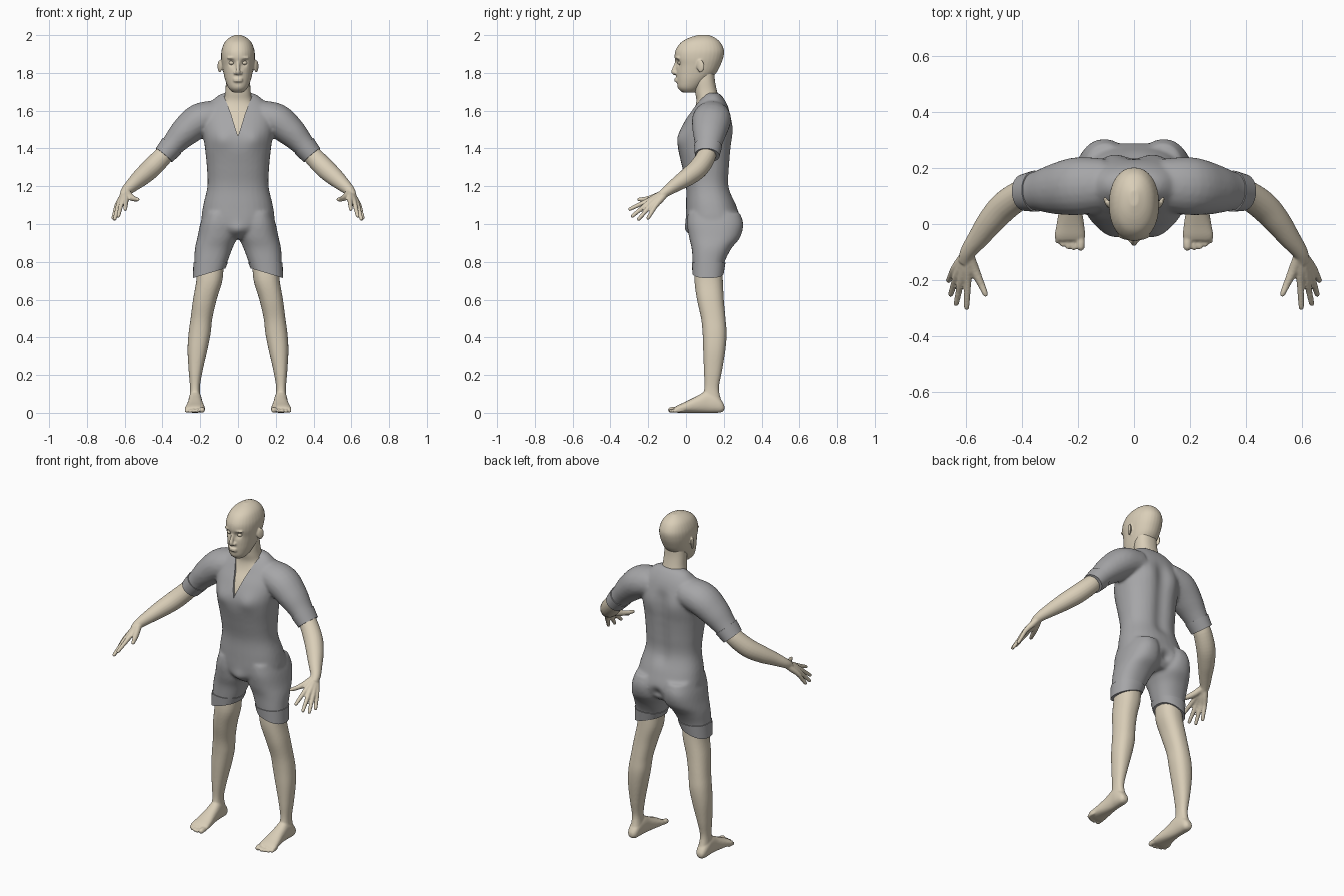
import bpy, bmesh, math
from mathutils import Vector, Matrix

cube = bpy.data.objects.get("Cube")
if cube:
    bpy.data.objects.remove(cube, do_unlink=True)


def material(name, rgb):
    m = bpy.data.materials.new(name)
    m.use_nodes = True
    m.diffuse_color = (*rgb, 1)
    bsdf = next(n for n in m.node_tree.nodes if n.type == 'BSDF_PRINCIPLED')
    bsdf.inputs["Base Color"].default_value = (*rgb, 1)
    return m


SKIN = material("warm skin", (0.70, 0.62, 0.48))
CLOTH = material("grey cloth", (0.38, 0.38, 0.39))
SIDES = (("left", 1), ("right", -1))


def spline(keys, steps=5):
    """Smooth in-between values for a list of equally long tuples."""
    out = []
    for i in range(len(keys) - 1):
        a, b, c, d = (keys[max(0, min(len(keys) - 1, i + k))] for k in (-1, 0, 1, 2))
        for s in range(steps):
            t = s / steps
            out.append([q + t / 2 * (r - p + t * (2 * p - 5 * q + 4 * r - w + t * (3 * q - p - 3 * r + w)))
                        for p, q, r, w in zip(a, b, c, d)])
    return out + [list(keys[-1])]


def loft(bm, rings):
    rows = [[bm.verts.new(p) for p in ring] for ring in rings]
    n = len(rows[0])
    for a, b in zip(rows, rows[1:]):
        for i in range(n):
            j = (i + 1) % n
            bm.faces.new((a[i], a[j], b[j], b[i]))
    bm.faces.new(rows[0])
    bm.faces.new(rows[-1])


def stack(bm, keys, side=1, axis='z', power=2.3, n=32):
    """Rounded sections: position, x low, x high, depth low, depth high, tilt."""
    rings = []
    for t, x0, x1, d0, d1, tilt in spline([(*k, 0)[:6] for k in keys]):
        ring = []
        for i in range(n):
            a = 2 * math.pi * i / n
            c, s = (math.copysign(abs(f) ** (2 / power), f) for f in (math.cos(a), math.sin(a)))
            dx = (x1 - x0) / 2 * c
            x, d = (x0 + x1) / 2 + dx, (d0 + d1) / 2 + (d1 - d0) / 2 * s
            ring.append((x * side, d, t + tilt * dx) if axis == 'z' else (x * side, t, d))
        rings.append(ring)
    loft(bm, rings)


def tube(bm, keys, side=1, squash=1, n=20):
    """Round limb through points given as x, y, z, radius."""
    pts = spline(keys)
    rings = []
    for i, p in enumerate(pts):
        t = Vector(pts[min(i + 1, len(pts) - 1)][:3]) - Vector(pts[max(i - 1, 0)][:3])
        u = t.cross(Vector((0, 1, 0))).normalized()
        v = t.normalized().cross(u)
        ring = []
        for k in range(n):
            a = 2 * math.pi * k / n
            q = Vector(p[:3]) + p[3] * (u * math.cos(a) + v * squash * math.sin(a))
            ring.append((q.x * side, q.y, q.z))
        rings.append(ring)
    loft(bm, rings)


def ball(bm, centre, size, spin=0):
    m = Matrix.Translation(centre) @ Matrix.Rotation(spin, 4, 'Z') @ Matrix.Diagonal((*size, 1))
    bmesh.ops.create_uvsphere(bm, u_segments=24, v_segments=16, radius=1, matrix=m)


def bake(ob):
    old = ob.data
    bpy.context.view_layer.update()
    ob.data = bpy.data.meshes.new_from_object(ob.evaluated_get(bpy.context.evaluated_depsgraph_get()))
    ob.modifiers.clear()
    bpy.data.meshes.remove(old)


def finish(name, bm, mat, voxel=0, relax=0, dents=()):
    """Turn the parts into an object, fuse them, then push soft dents in."""
    bmesh.ops.recalc_face_normals(bm, faces=bm.faces)
    me = bpy.data.meshes.new(name)
    bm.to_mesh(me)
    bm.free()
    me.materials.append(mat)
    ob = bpy.data.objects.new(name, me)
    bpy.context.scene.collection.objects.link(ob)
    if voxel:
        r = ob.modifiers.new("fuse", 'REMESH')
        r.mode, r.voxel_size, r.use_smooth_shade = 'VOXEL', voxel, True
        s = ob.modifiers.new("relax", 'SMOOTH')
        s.factor, s.iterations = 0.5, relax
        bake(ob)
        for v in ob.data.vertices:
            move = sum(push * math.exp(-((v.co - Vector(c)).length / r) ** 2) for c, r, push in dents)
            v.co.y += move
    return ob


def shade(ob, angle=40):
    bpy.ops.object.select_all(action='DESELECT')
    ob.select_set(True)
    bpy.context.view_layer.objects.active = ob
    bpy.ops.object.shade_smooth_by_angle(angle=math.radians(angle))


# Suit: trunk, short legs and sleeves fused together
bm = bmesh.new()
stack(bm, [(z, -x, x, f, b) for z, x, f, b in (
    (.92, .09, .06, .24), (.97, .18, .012, .285), (1.02, .194, 0, .29), (1.10, .184, 0, .265),
    (1.20, .162, 0, .232), (1.30, .165, -.02, .235), (1.40, .175, -.042, .243),
    (1.47, .185, -.04, .248), (1.54, .19, -.01, .245), (1.60, .18, .03, .23),
    (1.645, .145, .06, .212), (1.68, .105, .09, .188), (1.695, .07, .11, .168))])
for _, s in SIDES:
    stack(bm, [(.74, .07, .235, .038, .196, -.3), (.80, .056, .232, .035, .205), (.87, .03, .228, .03, .24),
               (.93, .006, .215, .016, .287), (1.0, .01, .2, .006, .303), (1.06, .02, .18, .01, .285)], s)
    tube(bm, [(.10, .14, 1.575, .08), (.20, .135, 1.55, .09), (.28, .125, 1.488, .079),
              (.34, .118, 1.425, .063), (.39, .112, 1.367, .054)], s, 1.15)
dents = [((0, .31, .97), .035, -.035), ((0, .03, .97), .04, -.02)]
dents += [((0, .245, 1.18 + .06 * i), .045, -.012) for i in range(7)]
for _, s in SIDES:
    dents += [((s * .09, -.04, 1.45), .05, -.012), ((s * .09, .25, 1.5), .06, .008)]
suit = finish("suit", bm, CLOTH, .009, 6, dents)

# Neckline opening, cut as a wedge at the front
bm = bmesh.new()
half = [(.018, 1.52), (.036, 1.58), (.055, 1.63), (.085, 1.70)]
outline = [(0, 1.465)] + half + [(-x, z) for x, z in reversed(half)]
loft(bm, [[(x, y, z) for x, z in outline] for y in (-.2, .1)])
cutter = finish("neckline_cutter", bm, CLOTH)
cutter.hide_render = True
cut = suit.modifiers.new("neckline", 'BOOLEAN')
cut.operation, cut.solver, cut.object = 'DIFFERENCE', 'EXACT', cutter
bake(suit)
bpy.data.objects.remove(cutter, do_unlink=True)
shade(suit)

# Turned-up hems and cuffs
for label, s in SIDES:
    bm = bmesh.new()
    stack(bm, [(.74, .066, .239, .034, .200, -.3), (.797, .053, .236, .031, .209)], s)
    shade(finish("hem_" + label, bm, CLOTH))
    bm = bmesh.new()
    tube(bm, [(.351, .117, 1.413, .064), (.392, .112, 1.364, .057)], s, 1.15, 32)
    shade(finish("cuff_" + label, bm, CLOTH))

# Head with nose, lips and ears
bm = bmesh.new()
stack(bm, [(z, -x, x, f, b) for z, x, f, b in (
    (1.697, .028, -.02, .05), (1.72, .05, -.043, .075), (1.76, .067, -.05, .12), (1.80, .077, -.052, .16),
    (1.84, .084, -.052, .182), (1.88, .089, -.06, .197), (1.92, .087, -.055, .201), (1.96, .072, -.028, .183),
    (1.985, .048, .015, .155), (2.001, .015, .065, .12))], power=2.15)
tube(bm, [(0, -.045, 1.875, .008), (0, -.056, 1.84, .009), (0, -.066, 1.806, .012), (0, -.055, 1.793, .008)])
for z in (1.768, 1.757):
    ball(bm, (0, -.05, z), (.025, .012, .006))
for _, s in SIDES:
    ball(bm, (s * .015, -.054, 1.8), (.009, .01, .008))
    ball(bm, (s * .097, .077, 1.835), (.008, .022, .034), s * -.45)
    ball(bm, (s * .036, -.047, 1.879), (.026, .01, .006), s * .3)
dents = [((0, -.06, 1.738), .012, .006)]
dents += [((s * .035, -.05, 1.853), .018, .016) for _, s in SIDES]
shade(finish("head", bm, SKIN, .005, 3, dents), 60)
for label, s in SIDES:
    bm = bmesh.new()
    ball(bm, (s * .034, -.03, 1.853), (.015, .014, .011))
    shade(finish("eye_" + label, bm, SKIN), 60)

# Neck and upper chest under the neckline
bm = bmesh.new()
stack(bm, [(z, -x, x, f, b) for z, x, f, b in (
    (1.38, .13, -.02, .2), (1.47, .14, -.025, .2), (1.54, .14, .002, .2), (1.60, .12, .040, .2),
    (1.65, .08, .055, .18), (1.70, .067, .048, .165), (1.76, .064, .045, .153), (1.82, .06, .05, .15))])
shade(finish("neck_and_chest", bm, SKIN), 60)

for label, s in SIDES:
    # Arm and hand
    bm = bmesh.new()
    tube(bm, [(.36, .113, 1.405, .047), (.40, .106, 1.357, .051), (.46, .065, 1.295, .053), (.51, .01, 1.25, .048),
              (.555, -.05, 1.21, .038), (.592, -.1, 1.175, .028), (.605, -.135, 1.15, .022)], s)
    wrist = Vector((.592, -.1, 1.172))
    fingers = [((.593, -.205, 1.122), (.597, -.305, 1.075)), ((.616, -.20, 1.112), (.635, -.29, 1.037)),
               ((.632, -.182, 1.103), (.655, -.256, 1.02)), ((.641, -.160, 1.098), (.663, -.205, 1.025))]
    for knuckle, tip in fingers:
        k, t = Vector(knuckle), Vector(tip)
        tube(bm, [(*wrist, .018), (*wrist.lerp(k, .5), .018), (*k, .0135), (*k.lerp(t, .5), .0115),
                  (*k.lerp(t, .93), .0095), (*t, .004)], s, n=12)
    tube(bm, [(.59, -.11, 1.168, .02), (.568, -.165, 1.143, .018), (.545, -.215, 1.132, .013),
              (.53, -.25, 1.13, .01), (.527, -.259, 1.129, .005)], s, n=12)
    shade(finish("arm_" + label, bm, SKIN, .005, 3), 60)

    # Leg, foot and toes
    bm = bmesh.new()
    stack(bm, [(.80, .075, .215, .05, .19), (.70, .083, .221, .045, .195), (.60, .113, .238, .058, .2),
               (.50, .136, .251, .08, .209), (.42, .145, .262, .088, .215), (.33, .163, .267, .091, .208),
               (.22, .188, .261, .095, .19), (.13, .202, .254, .097, .174), (.06, .195, .258, .08, .188)], s)
    stack(bm, [(.203, .215, .245, .015, .04), (.185, .2, .257, .002, .07), (.15, .195, .262, 0, .1),
               (.11, .192, .262, 0, .115), (.06, .187, .266, 0, .09), (0, .178, .276, 0, .06),
               (-.04, .174, .283, 0, .042), (-.06, .178, .278, .003, .03)], s, 'y')
    for x, tip, r in ((.19, -.095, .015), (.215, -.094, .0105), (.235, -.09, .0105),
                      (.254, -.082, .01), (.272, -.07, .01)):
        ball(bm, (s * x, tip + .03, r + .002), (r, .031, r))
        ball(bm, (s * x, tip + r, r), (r, r, r))
    shade(finish("leg_" + label, bm, SKIN, .0055, 3), 60)
